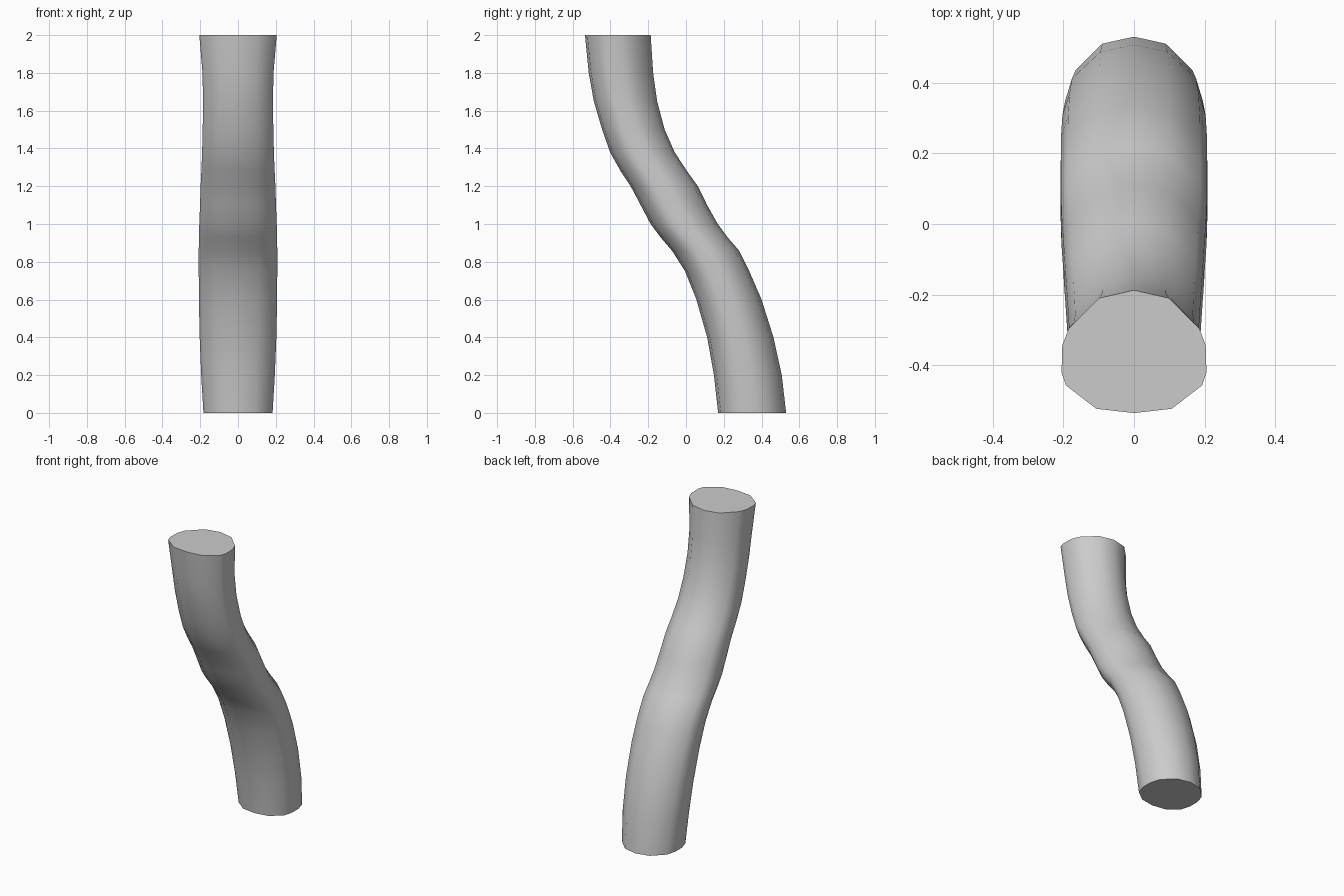
import bpy
import bmesh
import math
from mathutils import Vector

default_cube = bpy.data.objects.get("Cube")
if default_cube:
    bpy.data.objects.remove(default_cube, do_unlink=True)


def make_material(name, colour):
    material = bpy.data.materials.new(name)
    material.use_nodes = True
    material.diffuse_color = colour
    shader = next(n for n in material.node_tree.nodes if n.type == "BSDF_PRINCIPLED")
    shader.inputs["Base Color"].default_value = colour
    return material


# Half outlines from back to front, as fractions of half width and half depth
BOTTOM_OUTLINE = [(0, 1), (.49, .89), (.9, .48), (1, .12),
                  (1, -.25), (.9, -.6), (.5, -.92), (0, -1)]
TOP_OUTLINE = [(0, 1), (.48, .87), (.9, .38), (.99, .1),
               (1, -.34), (.94, -.55), (.52, -.93), (0, -1)]

# Height, front edge, back edge and half width along the bend
SECTIONS = [
    (0, .17, .53, .183), (.2, .148, .507, .195), (.4, .112, .463, .203),
    (.6, .055, .4, .207), (.75, -.005, .335, .208), (.86, -.075, .28, .208),
    (.93, -.135, .22, .207), (1, -.187, .168, .205), (1.1, -.24, .112, .201),
    (1.2, -.293, .063, .198), (1.28, -.346, .005, .194), (1.38, -.402, -.06, .19),
    (1.5, -.444, -.113, .187), (1.65, -.488, -.153, .185),
    (1.8, -.515, -.174, .188), (2, -.535, -.187, .205),
]


def section_points(height, front, back, half_width):
    """Blend the two outlines by height and mirror them into a full ring."""
    blend = height / SECTIONS[-1][0]
    middle, half_depth = (front + back) / 2, (back - front) / 2
    half = []
    for low, high in zip(BOTTOM_OUTLINE, TOP_OUTLINE):
        across, along = Vector(low).lerp(Vector(high), blend)
        half.append(Vector((across * half_width, middle + along * half_depth, height)))
    mirrored = [Vector((-p.x, p.y, p.z)) for p in reversed(half[1:-1])]
    return half + mirrored


# Loft the bent tube through its sections
bm = bmesh.new()
rings = [[bm.verts.new(p) for p in section_points(*s)] for s in SECTIONS]
for lower, upper in zip(rings, rings[1:]):
    for i in range(len(lower)):
        j = (i + 1) % len(lower)
        bm.faces.new((lower[i], lower[j], upper[j], upper[i]))

# Flat end caps
bm.faces.new(rings[0])
bm.faces.new(rings[-1])
bmesh.ops.recalc_face_normals(bm, faces=bm.faces)

mesh = bpy.data.meshes.new("bent_tube")
bm.to_mesh(mesh)
bm.free()
tube = bpy.data.objects.new("bent_tube", mesh)
bpy.context.collection.objects.link(tube)
mesh.materials.append(make_material("plain grey", (.6, .6, .6, 1)))

# Smooth sides with crisp cap edges
bpy.ops.object.select_all(action="DESELECT")
tube.select_set(True)
bpy.context.view_layer.objects.active = tube
bpy.ops.object.shade_smooth_by_angle(angle=math.radians(50))
